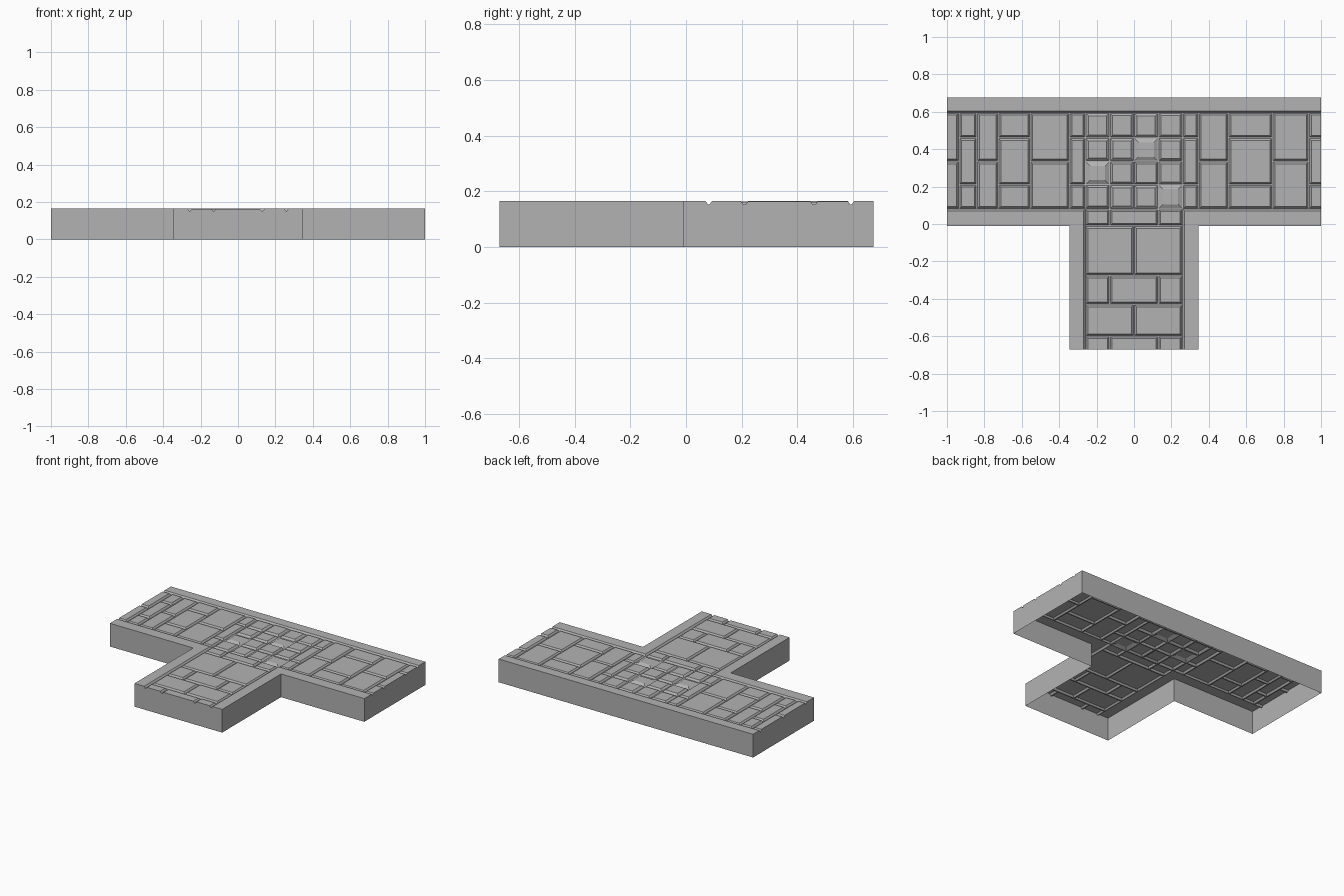
import bpy, bmesh, random

random.seed(4)
cube = bpy.data.objects.get("Cube")
if cube:
    bpy.data.objects.remove(cube, do_unlink=True)

TOP, LOW = 0.165, 0.152          # walking surface and joint floor
GAP, BEVEL = 0.004, 0.013        # half joint width, start of the stone top
END, BACK, FRONT, INNER, STEM = 1.0, 0.675, -0.67, -0.01, 0.345
KERB_BACK, KERB_FRONT, KERB_SIDE = 0.595, 0.08, 0.26

stone = bpy.data.materials.new("grey_stone")
stone.use_nodes = True
grey = (0.45, 0.45, 0.45, 1)
stone.diffuse_color = grey
stone.node_tree.nodes["Principled BSDF"].inputs["Base Color"].default_value = grey


def face(bm, points):
    """Add an upward-facing polygon."""
    f = bm.faces.new([bm.verts.new(p) for p in points])
    f.normal_update()
    if f.normal.z < 0:
        f.normal_flip()


def on_outline(p):
    def near(a, b):
        return abs(a - b) < 1e-4
    x, y = abs(p.x), p.y
    return (near(x, END) or near(y, BACK) or near(y, FRONT)
            or (near(y, INNER) and x > STEM) or (near(x, STEM) and y < INNER))


def finish(name, bm):
    """Weld, drop the thin outer walls to the ground and make the object."""
    bmesh.ops.remove_doubles(bm, verts=bm.verts, dist=1e-5)
    rim = [e for e in bm.edges if e.is_boundary
           and on_outline((e.verts[0].co + e.verts[1].co) / 2)]
    for e in rim:
        loop = e.link_loops[0]
        a, b = loop.vert, loop.link_loop_next.vert
        a0, b0 = (bm.verts.new((v.co.x, v.co.y, 0)) for v in (a, b))
        bm.faces.new((b, a, a0, b0))
    bmesh.ops.remove_doubles(bm, verts=bm.verts, dist=1e-5)
    mesh = bpy.data.meshes.new(name)
    bm.to_mesh(mesh)
    bm.free()
    mesh.materials.append(stone)
    bpy.context.collection.objects.link(bpy.data.objects.new(name, mesh))


def paver(bm, x0, x1, y0, y1, bevel=BEVEL):
    """A bevelled stone in its joint; sides on the outer rim stay uncut."""
    cut = [y0 > FRONT, x1 < END, True, x0 > -END]

    def ring(d, z):
        s, e, n, w = (d * c for c in cut)
        return [(x0 + w, y0 + s, z), (x1 - e, y0 + s, z),
                (x1 - e, y1 - n, z), (x0 + w, y1 - n, z)]

    rings = [ring(0, LOW), ring(GAP, LOW),
             ring(bevel, TOP - random.uniform(0, 0.003))]
    for a, b in zip(rings, rings[1:]):
        for i in range(4):
            if cut[i]:
                j = (i + 1) % 4
                face(bm, (a[i], a[j], b[j], b[i]))
    face(bm, rings[-1])


def spans(cuts):
    return list(zip(cuts, cuts[1:]))


# Road paving: columns alternate between two and three stones
halves = [KERB_FRONT, 0.335, KERB_BACK]
thirds = [KERB_FRONT, 0.21, 0.46, KERB_BACK]
wings = {
    "right_paving": ([-END, -0.935, -0.84, -0.725, -0.555, -0.345, -KERB_SIDE], 0),
    "left_paving": ([KERB_SIDE, 0.345, 0.505, 0.74, 0.935, END], 1),
}
for name, (columns, start) in wings.items():
    bm = bmesh.new()
    for i, (x0, x1) in enumerate(spans(columns)):
        for y0, y1 in spans(thirds if (i + start) % 2 else halves):
            paver(bm, x0, x1, y0, y1)
    finish(name, bm)

# Crossing: a square grid of small worn stones
bm = bmesh.new()
for x0, x1 in spans([-KERB_SIDE, -0.13, 0, 0.13, KERB_SIDE]):
    for y0, y1 in spans([KERB_FRONT, 0.21, 0.335, 0.46, KERB_BACK]):
        paver(bm, x0, x1, y0, y1, random.choice([0.013, 0.015, 0.017, 0.024]))
finish("crossing_paving", bm)

# Side road: rows alternate between three and two stones
bm = bmesh.new()
rows = spans([KERB_FRONT, INNER, -0.275, -0.43, -0.6, FRONT])
for i, (y1, y0) in enumerate(rows):
    joints = [0] if i % 2 else [-0.13, 0.13]
    for x0, x1 in spans([-KERB_SIDE, *joints, KERB_SIDE]):
        paver(bm, x0, x1, y0, y1)
finish("side_road_paving", bm)


# Kerbs: flat strips that slope into the joint on the paved side
def kerb(name, outer, inner_top, inner_low):
    bm = bmesh.new()
    lines = [[(x, y, z) for x, y in pts] for pts, z in
             ((outer, TOP), (inner_top, TOP), (inner_low, LOW))]
    for a, b in spans(lines):
        for i in range(len(a) - 1):
            face(bm, (a[i], a[i + 1], b[i + 1], b[i]))
    finish(name, bm)


def straight(y):
    return [(-END, y), (END, y)]


def corner(s, x, y):
    return [(s * END, y), (s * x, y), (s * x, FRONT)]


kerb("back_kerb", straight(BACK), straight(KERB_BACK + 0.01), straight(KERB_BACK))
for name, s in (("left_corner_kerb", 1), ("right_corner_kerb", -1)):
    kerb(name, corner(s, STEM, INNER),
         corner(s, KERB_SIDE + 0.01, KERB_FRONT - 0.01),
         corner(s, KERB_SIDE, KERB_FRONT))
